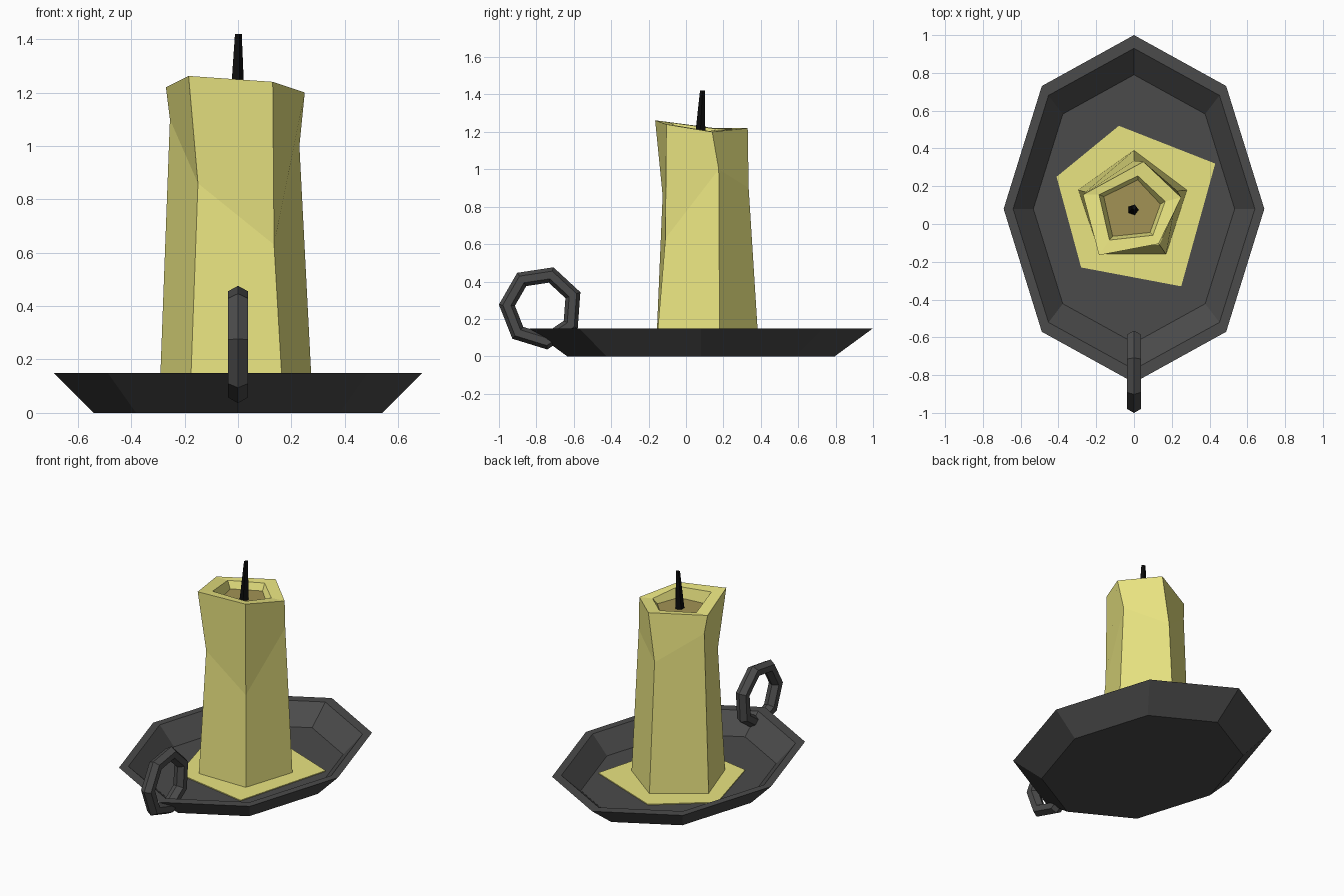
import bpy, bmesh
from math import sin, cos, pi, radians

if "Cube" in bpy.data.objects:
    bpy.data.objects.remove(bpy.data.objects["Cube"])


def material(name, rgb):
    m = bpy.data.materials.new(name)
    m.diffuse_color = (*rgb, 1)
    m.use_nodes = True
    m.node_tree.nodes["Principled BSDF"].inputs["Base Color"].default_value = m.diffuse_color
    return m


iron = material("dark_iron", (0.07, 0.07, 0.07))
wax = material("yellow_wax", (0.82, 0.78, 0.22))
melt = material("melted_wax", (0.36, 0.29, 0.09))
soot = material("burnt_wick", (0.004, 0.004, 0.004))


def loft(name, rings, mat, cap_start=True, cap_end=True, closed=False):
    """Skin a list of equal-sized point rings with flat faces."""
    bm = bmesh.new()
    loops = [[bm.verts.new(p) for p in r] for r in rings]
    n = len(loops[0])
    pairs = list(zip(loops, loops[1:]))
    if closed:
        pairs.append((loops[-1], loops[0]))
    for a, b in pairs:
        for i in range(n):
            j = (i + 1) % n
            bm.faces.new((a[i], a[j], b[j], b[i]))
    if not closed:
        if cap_start:
            bm.faces.new(loops[0][::-1])
        if cap_end:
            bm.faces.new(loops[-1])
    bmesh.ops.recalc_face_normals(bm, faces=bm.faces)
    me = bpy.data.meshes.new(name)
    bm.to_mesh(me)
    bm.free()
    me.materials.append(mat)
    ob = bpy.data.objects.new(name, me)
    bpy.context.collection.objects.link(ob)
    return ob


def ellipse(rx, ry, z, n=8, cx=0, cy=0.08):
    return [(cx + rx * cos(2 * pi * i / n), cy + ry * sin(2 * pi * i / n), z)
            for i in range(n)]


# Oval eight-sided dish with a thin flat rim
loft("dish", [ellipse(0.54, 0.715, 0), ellipse(0.69, 0.92, 0.15),
              ellipse(0.64, 0.85, 0.15), ellipse(0.533, 0.71, 0.03)], iron)

# Seven-sided ring handle with a hexagonal section
ring = []
for k in range(7):
    a = radians(21.5) + 2 * pi * k / 7
    section = []
    for i in range(6):
        t = pi * i / 3
        r = 0.183 + 0.043 * cos(t)
        section.append((0.043 * sin(t), -0.775 + r * cos(a), 0.26 + r * sin(a)))
    ring.append(section)
loft("ring_handle", ring, iron, closed=True)

# Spilled wax puddle on the dish floor
puddle = [(-0.08, 0.52), (-0.41, 0.25), (-0.28, -0.23), (0.25, -0.33), (0.43, 0.32)]
loft("wax_puddle", [[(x, y, z) for x, y in puddle] for z in (0.025, 0.036)], wax)

# Uneven five-sided candle: base, waist, rim, inner lip, pool edge
base = [(0, 0.39, 0.03), (-0.295, 0.18, 0.03), (-0.18, -0.16, 0.03),
        (0.17, -0.16, 0.03), (0.28, 0.18, 0.03)]
waist = [(0.0, 0.335, 0.90), (-0.255, 0.17, 1.10), (-0.15, -0.125, 0.86),
         (0.135, -0.11, 0.63), (0.23, 0.175, 1.0)]
rim = [(0.05, 0.33, 1.22), (-0.27, 0.155, 1.22), (-0.185, -0.165, 1.262),
       (0.13, -0.105, 1.24), (0.25, 0.14, 1.20)]
lip = [(0.02, 0.255, 1.215), (-0.185, 0.155, 1.217), (-0.13, -0.085, 1.25),
       (0.10, -0.06, 1.235), (0.165, 0.12, 1.205)]
pool = [(0.02, 0.233, 1.17), (-0.16, 0.145, 1.17), (-0.113, -0.065, 1.17),
        (0.085, -0.045, 1.17), (0.14, 0.105, 1.17)]
candle = loft("candle", [base, waist, rim, lip, pool], wax)

# The pool face at the bottom of the hollow is melted wax
candle.data.materials.append(melt)
candle.data.polygons[-1].material_index = 1

# Tapered wick, leaning slightly back
loft("wick", [ellipse(0.03, 0.03, 1.16, 5, -0.005, 0.075),
              ellipse(0.014, 0.014, 1.42, 5, 0.0, 0.088)], soot)
